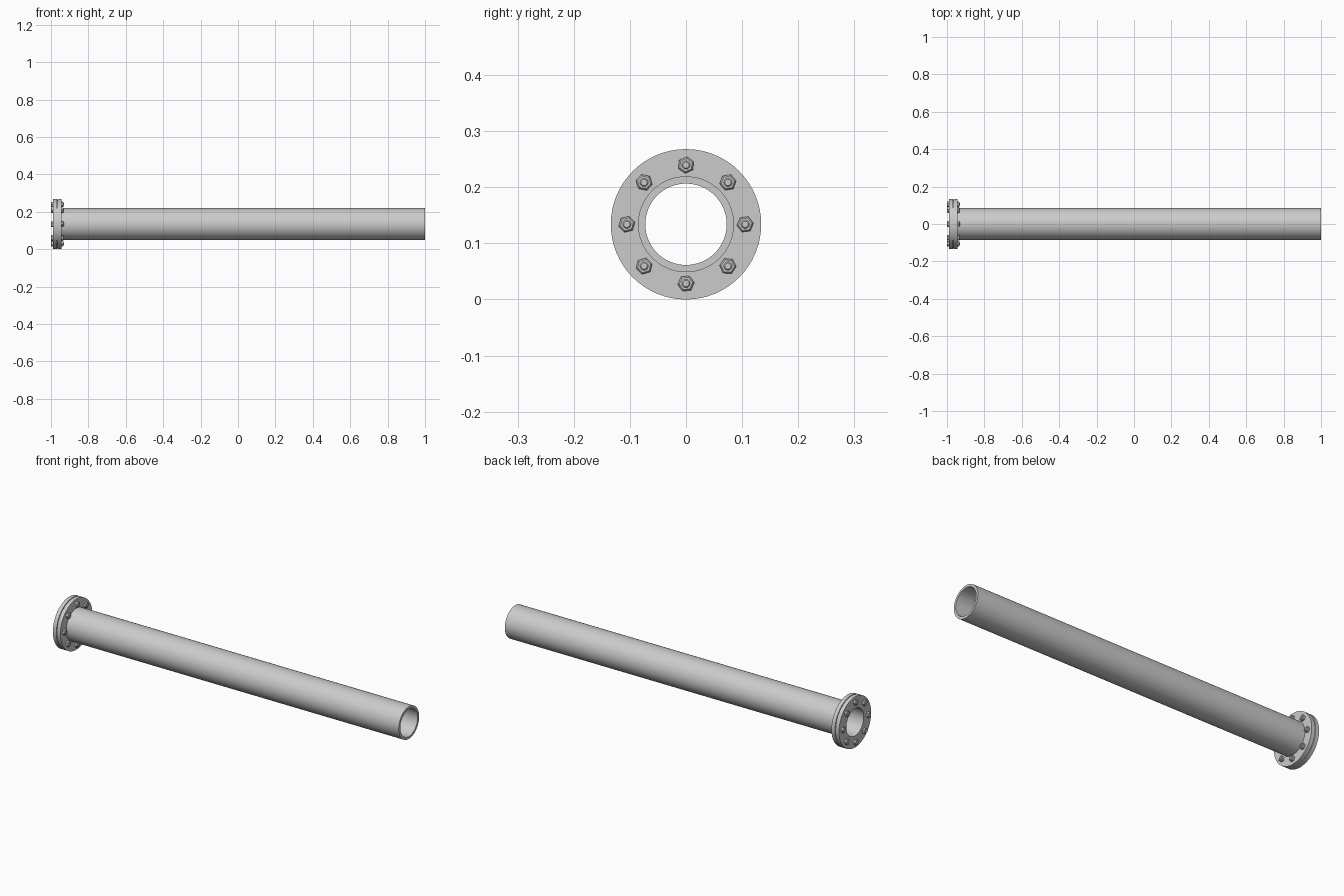
import bpy, bmesh, math, random
from mathutils import Matrix

if "Cube" in bpy.data.objects:
    bpy.data.objects.remove(bpy.data.objects["Cube"])

random.seed(4)
CZ = 0.134          # height of the pipe axis
MID = -0.967        # joint plane between the two flanges


def lathe(name, profile, sides, y=0.0, z=CZ, turn=0.0, closed=False):
    """Revolve (x, radius) points about an axis parallel to x."""
    bm = bmesh.new()
    rings = []
    for x, r in profile:
        rings.append([bm.verts.new((x,
                                    y + r * math.cos(turn + 2 * math.pi * i / sides),
                                    z + r * math.sin(turn + 2 * math.pi * i / sides)))
                      for i in range(sides)])
    pairs = list(zip(rings, rings[1:]))
    if closed:
        pairs.append((rings[-1], rings[0]))
    else:
        bm.faces.new(rings[0])
        bm.faces.new(rings[-1])
    for a, b in pairs:
        for i in range(sides):
            j = (i + 1) % sides
            bm.faces.new((a[i], a[j], b[j], b[i]))
    bmesh.ops.recalc_face_normals(bm, faces=bm.faces)
    me = bpy.data.meshes.new(name)
    bm.to_mesh(me)
    bm.free()
    ob = bpy.data.objects.new(name, me)
    bpy.context.collection.objects.link(ob)
    bpy.ops.object.select_all(action='DESELECT')
    ob.select_set(True)
    bpy.context.view_layer.objects.active = ob
    bpy.ops.object.shade_smooth_by_angle(angle=math.radians(25))
    return ob


# hollow pipe
lathe("pipe", [(-0.945, 0.0725), (1.0, 0.0725), (1.0, 0.0855), (-0.945, 0.0855)],
      64, closed=True)

# pair of flange plates with a gasket between them
for name, s in (("pipe_flange", 1), ("mating_flange", -1)):
    prof = [(MID + s * x, r) for x, r in
            [(0.002, 0.0725), (0.022, 0.0725), (0.022, 0.134), (0.002, 0.134)]]
    lathe(name, prof, 64, closed=True)
lathe("gasket", [(MID - 0.002, 0.0725), (MID + 0.002, 0.0725),
                 (MID + 0.002, 0.128), (MID - 0.002, 0.128)], 64, closed=True)

# eight studs, each with a chamfered hex nut at both ends
for i in range(8):
    a = math.pi / 4 * i
    y, z = 0.1055 * math.cos(a), CZ + 0.1055 * math.sin(a)
    lathe(f"stud_{i}", [(MID - 0.033, 0.0055), (MID - 0.031, 0.0075),
                        (MID + 0.035, 0.0075), (MID + 0.037, 0.0055)], 16, y, z)
    for side, s in (("outer", -1), ("inner", 1)):
        lathe(f"{side}_nut_{i}", [(MID + s * 0.022, 0.015), (MID + s * 0.031, 0.015),
                                  (MID + s * 0.034, 0.012)],
              6, y, z, random.uniform(0, math.pi / 3))
